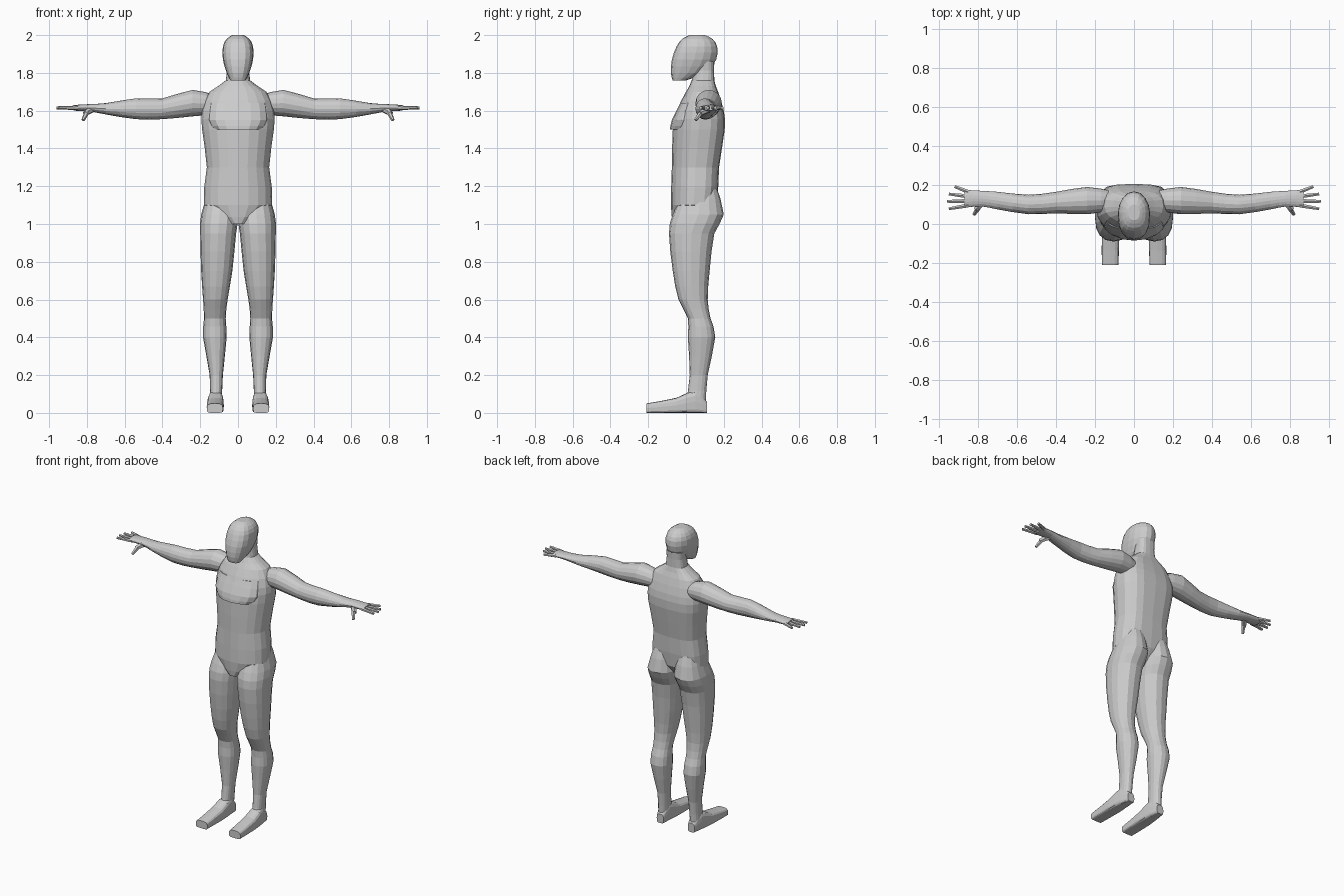
import bpy, bmesh, math
from mathutils import Vector

cube = bpy.data.objects.get("Cube")
if cube:
    bpy.data.objects.remove(cube, do_unlink=True)

skin = bpy.data.materials.new("plain grey")
skin.use_nodes = True
grey = (0.6, 0.6, 0.6, 1)
skin.diffuse_color = grey
skin.node_tree.nodes["Principled BSDF"].inputs["Base Color"].default_value = grey


def finish(name, bm, mirrored):
    """Turn a bmesh into a flat shaded grey object, mirrored to the other side if asked."""
    bmesh.ops.recalc_face_normals(bm, faces=bm.faces)
    mesh = bpy.data.meshes.new(name)
    bm.to_mesh(mesh)
    bm.free()
    mesh.materials.append(skin)
    obj = bpy.data.objects.new(name, mesh)
    bpy.context.collection.objects.link(obj)
    if mirrored:
        modifier = obj.modifiers.new("other side", 'MIRROR')
        modifier.use_mirror_merge = False


def section(at, inner, outer, front, back):
    """Cross-section given by its four edges."""
    return Vector((at, inner, outer, front, back))


def central(at, half, front, back):
    """Cross-section that is symmetric about the middle of the body."""
    return section(at, -half, half, front, back)


def around(at, y, z, depth, height):
    """Cross-section given by its centre and radii."""
    return section(at, y - depth, y + depth, z - height, z + height)


def refine(keys):
    """Add one smoothly interpolated section between each pair of sections."""
    result = []
    for i, (a, b) in enumerate(zip(keys, keys[1:])):
        before = keys[max(i - 1, 0)]
        after = keys[min(i + 2, len(keys) - 1)]
        result += [a, (a + b) / 2 + (a + b - before - after) / 16]
    return result + [keys[-1]]


def bulge(value, squareness):
    return math.copysign(abs(value) ** (2 / squareness), value)


def loft(name, axis, keys, front_square=2, back_square=2, sides=16, mirrored=True):
    """Skin over cross-sections placed along an axis."""
    bm = bmesh.new()
    loops = []
    for at, low_u, high_u, low_v, high_v in refine(keys):
        loop = []
        for i in range(sides):
            angle = math.tau * i / sides
            square = front_square if math.sin(angle) < 0 else back_square
            u = (low_u + high_u + (high_u - low_u) * bulge(math.cos(angle), square)) / 2
            v = (low_v + high_v + (high_v - low_v) * bulge(math.sin(angle), square)) / 2
            point = {'X': (at, u, v), 'Y': (u, at, v), 'Z': (u, v, at)}[axis]
            loop.append(bm.verts.new(point))
        loops.append(loop)
    for lower, upper in zip(loops, loops[1:]):
        for i in range(sides):
            bm.faces.new((lower[i - 1], lower[i], upper[i], upper[i - 1]))
    bm.faces.new(loops[0])
    bm.faces.new(loops[-1])
    finish(name, bm, mirrored)


def digit(name, start, end, base, tip):
    """Tapered six-sided finger between two points."""
    bm = bmesh.new()
    start, end = Vector(start), Vector(end)
    bmesh.ops.create_cone(bm, cap_ends=True, segments=6, radius1=base, radius2=tip,
                          depth=(end - start).length)
    turn = (end - start).to_track_quat('Z', 'Y')
    for vert in bm.verts:
        vert.co = turn @ vert.co + (start + end) / 2
    finish(name, bm, True)


# Torso from crotch to neck
loft("torso", 'Z', [
    central(at=1, half=.05, front=-.07, back=.08),
    central(at=1.1, half=.18, front=-.08, back=.16),
    central(at=1.3, half=.165, front=-.075, back=.175),
    central(at=1.5, half=.19, front=-.07, back=.205),
    central(at=1.6, half=.19, front=-.05, back=.2),
    central(at=1.7, half=.15, front=0, back=.17),
    central(at=1.76, half=.065, front=.03, back=.15),
    central(at=1.86, half=.06, front=.04, back=.15),
], back_square=3, sides=20, mirrored=False)

# Chest muscles with a ledge underneath
loft("chest", 'Z', [
    central(at=1.5, half=.13, front=-.085, back=.1),
    central(at=1.55, half=.16, front=-.075, back=.1),
    central(at=1.64, half=.15, front=-.03, back=.1),
], front_square=2.3, mirrored=False)

# Head with a flat face and narrow chin
loft("head", 'Z', [
    central(at=1.76, half=.04, front=-.07, back=0),
    central(at=1.8, half=.06, front=-.08, back=.1),
    central(at=1.87, half=.08, front=-.075, back=.16),
    central(at=1.94, half=.08, front=-.05, back=.165),
    central(at=1.98, half=.06, front=-.02, back=.14),
    central(at=2, half=.03, front=.02, back=.1),
], front_square=2.6, mirrored=False)

# Legs from buttocks to ankles
loft("legs", 'Z', [
    section(at=1.2, inner=.03, outer=.15, front=0, back=.16),
    section(at=1.05, inner=0, outer=.195, front=-.07, back=.2),
    section(at=.95, inner=.01, outer=.2, front=-.09, back=.15),
    section(at=.75, inner=.03, outer=.195, front=-.07, back=.125),
    section(at=.6, inner=.055, outer=.185, front=-.04, back=.115),
    section(at=.5, inner=.065, outer=.18, front=.01, back=.13),
    section(at=.4, inner=.06, outer=.185, front=.01, back=.155),
    section(at=.2, inner=.08, outer=.15, front=.02, back=.115),
    section(at=.06, inner=.085, outer=.15, front=0, back=.105),
], front_square=2.3, back_square=2.3)

# Feet from heel to toe, front and back being sole and instep here
loft("feet", 'Y', [
    section(at=.11, inner=.09, outer=.14, front=0, back=.06),
    section(at=.05, inner=.08, outer=.155, front=0, back=.12),
    section(at=-.05, inner=.075, outer=.165, front=0, back=.08),
    section(at=-.21, inner=.08, outer=.165, front=0, back=.05),
], front_square=5, back_square=3)

# Arms from shoulder to palm
loft("arms", 'X', [
    around(at=.12, y=.12, z=1.63, depth=.05, height=.05),
    around(at=.24, y=.12, z=1.64, depth=.07, height=.07),
    around(at=.4, y=.11, z=1.61, depth=.055, height=.055),
    around(at=.54, y=.1, z=1.61, depth=.05, height=.055),
    around(at=.7, y=.12, z=1.61, depth=.045, height=.03),
    around(at=.78, y=.13, z=1.615, depth=.04, height=.02),
    around(at=.87, y=.13, z=1.615, depth=.045, height=.015),
])

# Four fingers fan out from the palm
for i, reach in enumerate((.1, .11, .1, .07)):
    spread = i - 1.5
    digit(f"finger_{i + 1}", (.85, .13 + spread * .023, 1.615),
          (.85 + reach, .135 + spread * .038, 1.615), base=.012, tip=.008)

# Thumb points forward and down
digit("thumb_base", (.77, .12, 1.61), (.81, .075, 1.585), base=.02, tip=.014)
digit("thumb_tip", (.8, .08, 1.59), (.82, .05, 1.55), base=.014, tip=.009)
